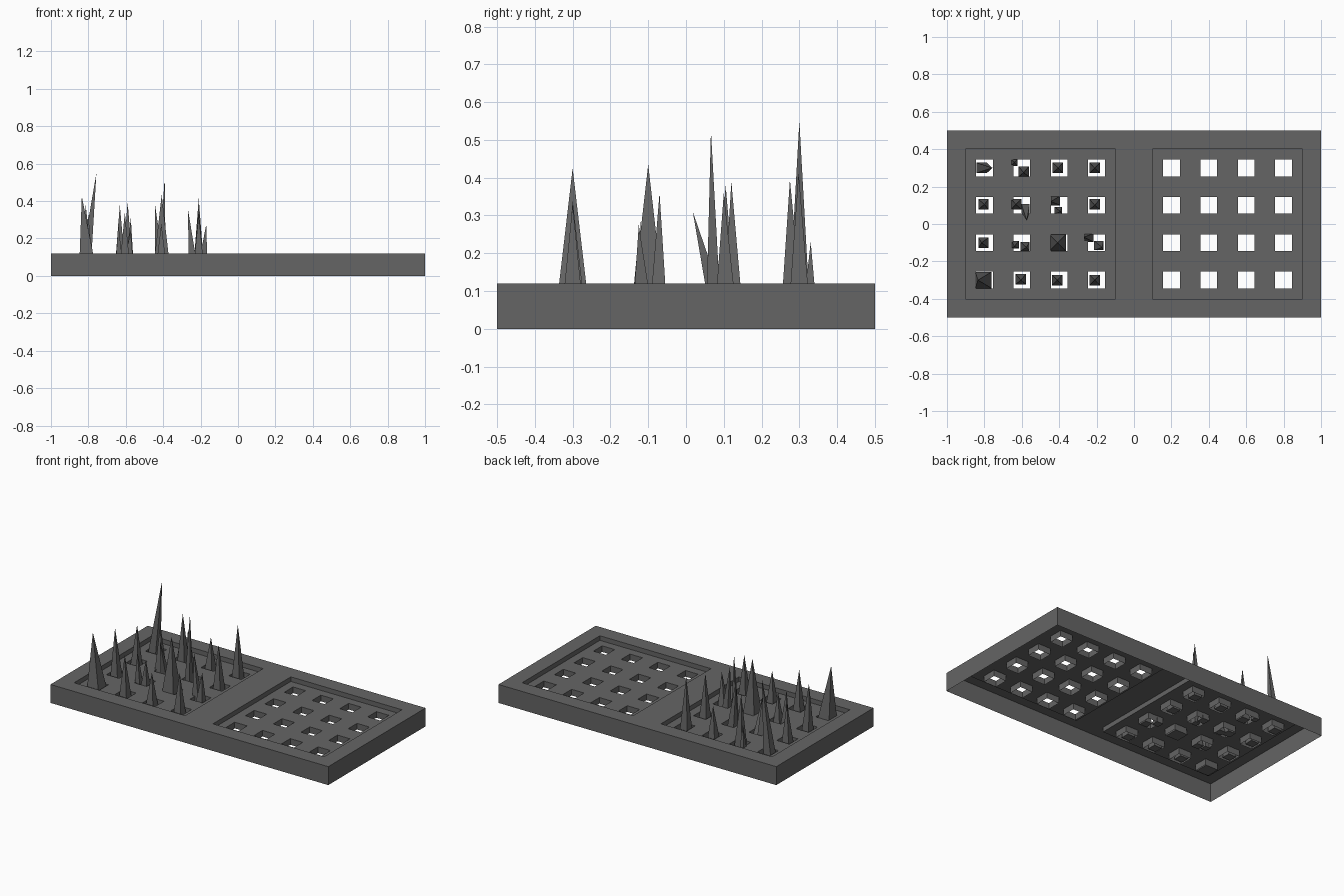
import bpy, bmesh

if "Cube" in bpy.data.objects:
    bpy.data.objects.remove(bpy.data.objects["Cube"])

mat = bpy.data.materials.new("dark grey")
mat.diffuse_color = (0.13, 0.13, 0.13, 1)
mat.use_nodes = True
mat.node_tree.nodes["Principled BSDF"].inputs["Base Color"].default_value = mat.diffuse_color

TOP, FLOOR, POT = 0.12, 0.09, 0.05
HOLE = 0.045                      # half width of a planting hole
ROWS = (-0.3, -0.1, 0.1, 0.3)


def finish(bm, name):
    bmesh.ops.remove_doubles(bm, verts=bm.verts, dist=0.0005)
    me = bpy.data.meshes.new(name)
    bm.to_mesh(me)
    bm.free()
    me.materials.append(mat)
    ob = bpy.data.objects.new(name, me)
    bpy.context.collection.objects.link(ob)
    return ob


def quad(bm, pts):
    bm.faces.new([bm.verts.new(p) for p in pts])


def sheet(bm, xs, ys, z, skip):
    """Flat grid facing up, leaving out the cells chosen by skip."""
    for i in range(len(xs) - 1):
        for j in range(len(ys) - 1):
            if not skip(i, j):
                a, b, c, d = xs[i], xs[i + 1], ys[j], ys[j + 1]
                quad(bm, [(a, c, z), (b, c, z), (b, d, z), (a, d, z)])


def tube(bm, x0, x1, y0, y1, z0, z1, inward):
    """Four upright walls, facing in or out."""
    ring = [(x0, y0), (x1, y0), (x1, y1), (x0, y1)]
    for k in range(4):
        (ax, ay), (bx, by) = ring[k], ring[(k + 1) % 4]
        pts = [(ax, ay, z0), (bx, by, z0), (bx, by, z1), (ax, ay, z1)]
        quad(bm, pts[::-1] if inward else pts)


# tray: thin shell, open underneath, with two sunken panels
bm = bmesh.new()
tube(bm, -1, 1, -0.5, 0.5, 0, TOP, False)
sheet(bm, [-1, -0.9, -0.1, 0.1, 0.9, 1], [-0.5, -0.4, 0.4, 0.5], TOP,
      lambda i, j: j == 1 and i in (1, 3))
for cx in (-0.5, 0.5):
    tube(bm, cx - 0.4, cx + 0.4, -0.4, 0.4, FLOOR, TOP, True)
    # panel floor with a grid of square holes
    cuts = [-0.4] + [r + s * HOLE for r in ROWS for s in (-1, 1)] + [0.4]
    sheet(bm, [cx + c for c in cuts], cuts, FLOOR,
          lambda i, j: i % 2 == 1 and j % 2 == 1)
    # bottomless pots hanging below the holes
    for rx in ROWS:
        for ry in ROWS:
            x = cx + rx
            tube(bm, x - HOLE, x + HOLE, ry - HOLE, ry + HOLE, POT, FLOOR, True)
finish(bm, "seed_tray")

# sprouts: base x, base y, base width, tip x, tip y, tip z
SPROUTS = [
    (-0.805, -0.3, 0.088, -0.835, -0.3, 0.425),
    (-0.805, -0.1, 0.055, -0.815, -0.1, 0.385),
    (-0.805, 0.105, 0.055, -0.80, 0.105, 0.33),
    (-0.815, 0.3, 0.056, -0.757, 0.3, 0.55),
    (-0.605, -0.295, 0.056, -0.605, -0.3, 0.34),
    (-0.635, -0.11, 0.04, -0.64, -0.12, 0.285),
    (-0.582, -0.12, 0.048, -0.575, -0.125, 0.25),
    (-0.63, 0.105, 0.055, -0.632, 0.105, 0.38),
    (-0.58, 0.085, 0.045, -0.573, 0.018, 0.31),
    (-0.642, 0.328, 0.036, -0.64, 0.33, 0.23),
    (-0.59, 0.28, 0.056, -0.59, 0.275, 0.395),
    (-0.41, -0.3, 0.056, -0.41, -0.3, 0.28),
    (-0.408, -0.1, 0.088, -0.408, -0.1, 0.435),
    (-0.42, 0.125, 0.05, -0.445, 0.12, 0.39),
    (-0.405, 0.073, 0.038, -0.392, 0.066, 0.525),
    (-0.408, 0.3, 0.056, -0.405, 0.3, 0.28),
    (-0.21, -0.3, 0.056, -0.21, -0.3, 0.33),
    (-0.24, -0.073, 0.045, -0.268, -0.07, 0.36),
    (-0.188, -0.115, 0.05, -0.17, -0.125, 0.275),
    (-0.21, 0.105, 0.056, -0.21, 0.1, 0.36),
    (-0.21, 0.3, 0.056, -0.21, 0.298, 0.415),
]
for n, (x, y, w, tx, ty, tz) in enumerate(SPROUTS, 1):
    bm = bmesh.new()
    h = w / 2
    base = [bm.verts.new((x + a * h, y + b * h, POT))
            for a, b in ((-1, -1), (1, -1), (1, 1), (-1, 1))]
    tip = bm.verts.new((tx, ty, tz))
    for k in range(4):
        bm.faces.new((base[k], base[(k + 1) % 4], tip))
    bm.faces.new(base[::-1])
    finish(bm, f"sprout_{n:02d}")
